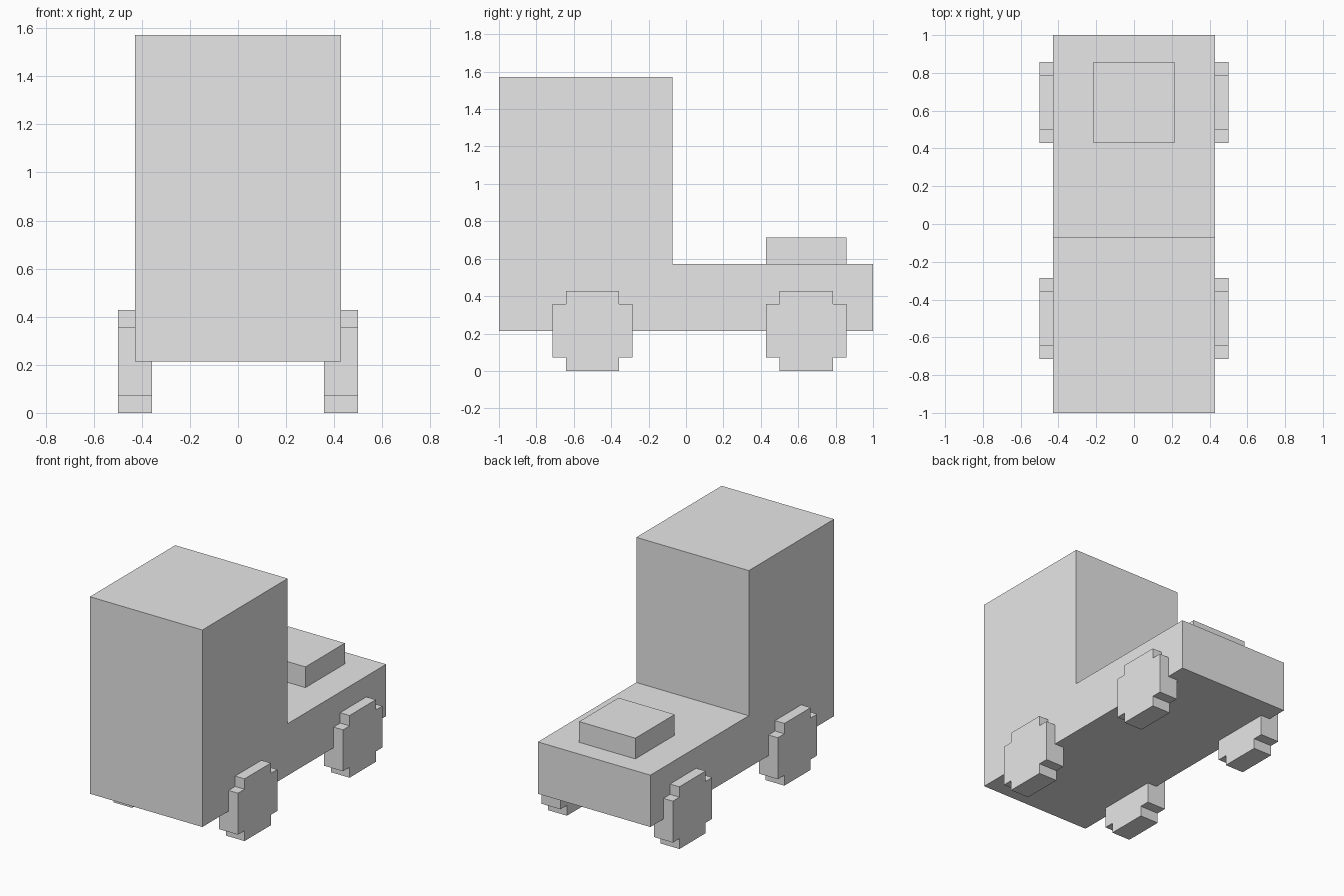
import bpy
import bmesh

U = 1 / 14  # modelling unit: the whole vehicle is 28 units long

cube = bpy.data.objects.get("Cube")
if cube:
    bpy.data.objects.remove(cube, do_unlink=True)

grey = bpy.data.materials.new("plain_grey")
grey.use_nodes = True
grey.diffuse_color = (0.8, 0.8, 0.8, 1)
grey.node_tree.nodes["Principled BSDF"].inputs["Base Color"].default_value = (0.8, 0.8, 0.8, 1)


def extrude_profile(name, profile, x0, x1):
    """Extrude a (y, z) outline along x, all in modelling units."""
    bm = bmesh.new()
    face = bm.faces.new([bm.verts.new((x0 * U, y * U, z * U)) for y, z in profile])
    moved = bmesh.ops.extrude_face_region(bm, geom=[face])["geom"]
    verts = [v for v in moved if isinstance(v, bmesh.types.BMVert)]
    bmesh.ops.translate(bm, verts=verts, vec=((x1 - x0) * U, 0, 0))
    bmesh.ops.recalc_face_normals(bm, faces=bm.faces)
    mesh = bpy.data.meshes.new(name)
    bm.to_mesh(mesh)
    bm.free()
    mesh.materials.append(grey)
    obj = bpy.data.objects.new(name, mesh)
    bpy.context.collection.objects.link(obj)
    return obj


# Tall cab and low rear deck as one L-shaped body
extrude_profile("body", [(-14, 3), (14, 3), (14, 8), (-1, 8), (-1, 22), (-14, 22)], -6, 6)

# Raised block on the rear deck
extrude_profile("deck_block", [(6, 8), (12, 8), (12, 10), (6, 10)], -3, 3)

# Blocky wheels: squares with a notch at every corner
corner = [(2, 3), (2, 2), (3, 2)]
quarter_turns = [(1, 1), (1, -1), (-1, -1), (-1, 1)]
outline = []
for i, (sy, sz) in enumerate(quarter_turns):
    steps = corner if i % 2 == 0 else corner[::-1]
    outline += [(sy * y, sz * z) for y, z in steps]

for end, axle in (("front", -7), ("rear", 9)):
    for side, x0 in (("left", 5), ("right", -7)):
        extrude_profile(f"{end}_{side}_wheel", [(axle + y, 3 + z) for y, z in outline], x0, x0 + 2)
